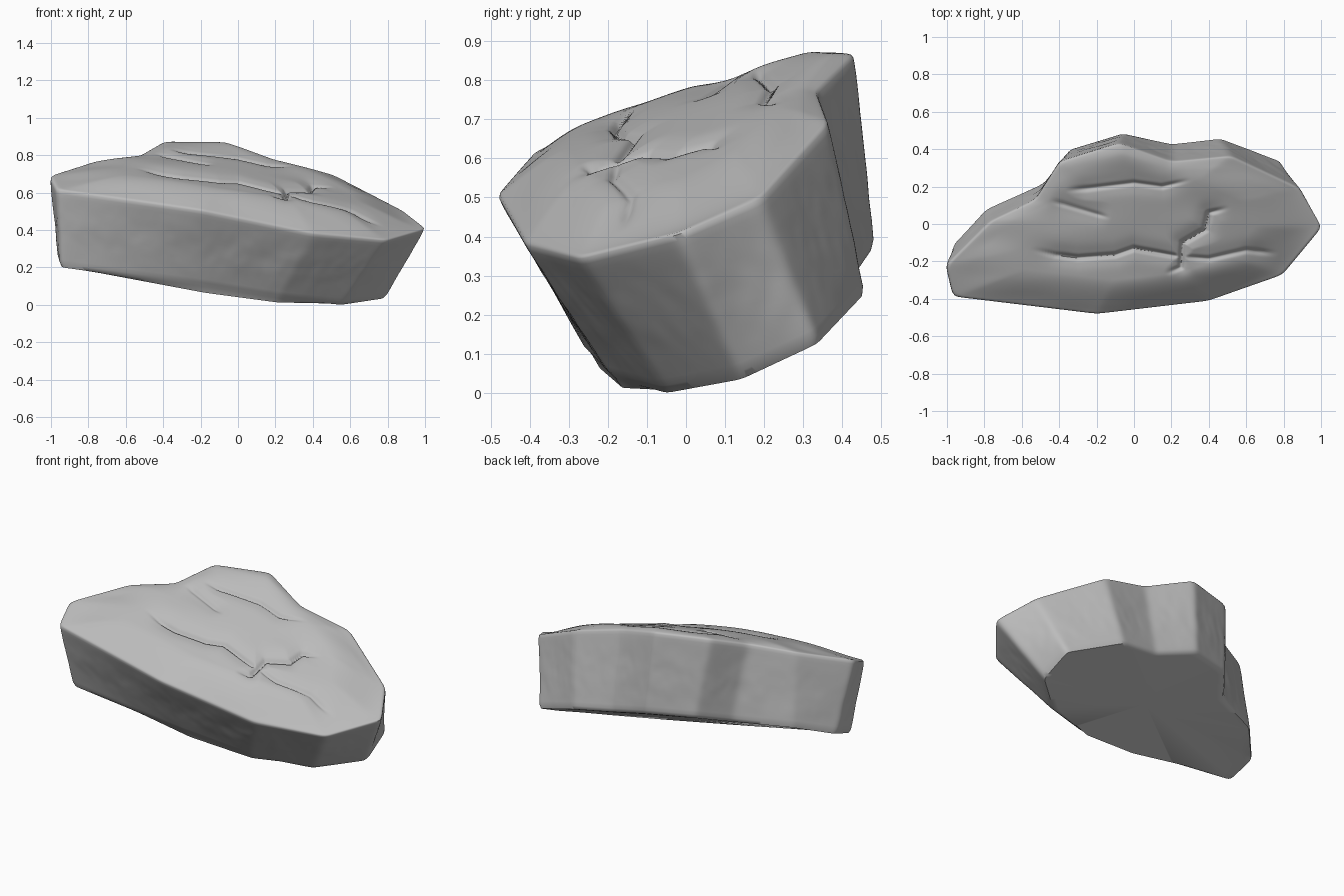
import bpy, bmesh, math
from mathutils import Vector, noise

old = bpy.data.objects.get("Cube")
if old:
    bpy.data.objects.remove(old, do_unlink=True)

# Matching corners of the upper rim and of the foot
RIM = [(-.97, -.39, .615), (-.2, -.485, .505), (.4, -.415, .38), (.8, -.275, .345),
       (1.01, -.02, .41), (.89, .19, .5), (.52, .365, .69), (.2, .335, .77),
       (-.08, .435, .865), (-.4, .335, .87), (-.53, .13, .795), (-.77, .015, .765),
       (-1.01, -.225, .69)]
FOOT = [(-.95, -.28, .2), (-.2, -.25, .1), (.22, -.185, .035), (.56, -.05, 0), (.79, .145, .035),
        (.78, .34, .125), (.46, .46, .25), (.2, .43, .29), (-.06, .485, .37), (-.34, .4, .385),
        (-.48, .22, .33), (-.79, .08, .325), (-.965, -.11, .26)]

# Cracks across the upper face: strength, then path
CRACKS = [
    (.8, [(-.56, -.13), (-.42, -.165), (-.3, -.18), (-.1, -.165), (0, -.13), (.22, -.17), (.27, -.17)]),
    (.6, [(.2, -.17), (.4, -.185), (.6, -.14), (.78, -.16)]),
    (.9, [(.16, -.27), (.25, -.23), (.26, -.1), (.38, -.03), (.4, .06), (.52, .09)]),
    (.6, [(-.38, .18), (-.25, .19), (0, .22), (.15, .2), (.32, .24)]),
    (.4, [(-.46, .13), (-.12, .03)]),
]
COLS, TOP_ROWS, WALL_ROWS = 360, 80, 20
CENTRE = Vector((.05, 0, 0))


def smooth(t):
    t = min(1, max(0, t))
    return t * t * (3 - 2 * t)


def resample(points, corners):
    """Walk a closed outline, spending columns in proportion to rim length."""
    n = len(points)
    lengths = [(corners[(i + 1) % n] - corners[i]).length for i in range(n)]
    step = sum(lengths) / COLS
    out = []
    for i in range(n):
        count = max(2, round(lengths[i] / step))
        out += [points[i].lerp(points[(i + 1) % n], k / count) for k in range(count)]
    return out


def soften(points, passes):
    for _ in range(passes):
        points = [(points[i - 1] + p * 2 + points[(i + 1) % len(points)]) / 4
                  for i, p in enumerate(points)]
    return points


def crack_depth(p):
    depth = 0
    for strength, path in CRACKS:
        for k, (a, b) in enumerate(zip(path, path[1:])):
            a, b = Vector(a), Vector(b)
            t = min(1, max(0, (p - a).dot(b - a) / (b - a).length_squared))
            d = (p - a.lerp(b, t)).length
            # each crack fades out towards its two ends
            along = (k + t) / (len(path) - 1)
            fade = strength * smooth(min(along, 1 - along) * 4)
            depth = max(depth, fade * (.024 * math.exp(-(d / .012) ** 2) + .018 * math.exp(-(d / .05) ** 2)))
    return depth


def top_point(edge, s):
    """Point on the upper face; s is 1 at the rim and 0 at the centre."""
    p = CENTRE.lerp(edge, s)
    dome = .715 - .175 * p.x + .36 * p.y - .11 * p.x ** 2
    rise = min(1, (1 - s) / .38)
    z = edge.z + (dome - edge.z) * rise * (2 - rise)
    inner = smooth((1 - s) / .15)
    z += inner * .008 * noise.noise(Vector((p.x * 2.5, p.y * 7, 1)))
    return Vector((p.x, p.y, z - crack_depth(p.xy) * inner))


def base_point(x, y):
    """Point on the flat underside."""
    return Vector((x, y, max(.002, .132 - .206 * x + .468 * y)))


corners = [Vector(p) for p in RIM]
rim = soften(resample(corners, corners), 4)
foot = soften(resample([Vector(p) for p in FOOT], corners), 4)

bm = bmesh.new()
rows = []
# Upper face rings, from near the centre out to the rim
for r in range(1, TOP_ROWS + 1):
    rows.append([bm.verts.new(top_point(e, r / TOP_ROWS)) for e in rim])
# Side walls, faintly uneven, tucked in at the foot
for r in range(1, WALL_ROWS + 1):
    t = r / WALL_ROWS
    ring = []
    for a, b in zip(rim, foot):
        p = a.lerp(b, t)
        out = Vector((p.x, p.y * 2, 0)).normalized()
        rough = .006 * noise.noise(p * 6) + .002 * noise.noise(p * 18)
        p += out * rough * math.sin(math.pi * t)
        if r == WALL_ROWS:
            p -= out * .008
        ring.append(bm.verts.new(p))
    rows.append(ring)
# Underside, levelling off just inside the foot
rows.append([bm.verts.new(base_point(p.x * .92 + .008, p.y * .92 + .008)) for p in foot])

for inner, outer in zip(rows, rows[1:]):
    for i in range(len(rim)):
        j = (i + 1) % len(rim)
        bm.faces.new((inner[i], outer[i], outer[j], inner[j]))


# Close the middle of the upper face and the underside
def cap(ring, co):
    hub = bm.verts.new(co)
    for i in range(len(ring)):
        bm.faces.new((hub, ring[i - 1], ring[i]))


cap(rows[0], top_point(CENTRE + Vector((0, 0, .7)), 0))
cap(rows[-1], base_point(0, .1))
bmesh.ops.recalc_face_normals(bm, faces=bm.faces)

# Wear down the upper rim
worn = [v for row in rows[TOP_ROWS - 3:TOP_ROWS + 1] for v in row]
for _ in range(3):
    bmesh.ops.smooth_vert(bm, verts=worn, factor=.5, use_axis_x=True, use_axis_y=True, use_axis_z=True)

mesh = bpy.data.meshes.new("rock_slab")
bm.to_mesh(mesh)
bm.free()
rock = bpy.data.objects.new("rock_slab", mesh)
bpy.context.collection.objects.link(rock)

# Plain grey stone
stone = bpy.data.materials.new("grey_stone")
stone.use_nodes = True
grey = (.5, .5, .5, 1)
stone.diffuse_color = grey
stone.node_tree.nodes["Principled BSDF"].inputs["Base Color"].default_value = grey
mesh.materials.append(stone)

bpy.ops.object.select_all(action="DESELECT")
rock.select_set(True)
bpy.context.view_layer.objects.active = rock
bpy.ops.object.shade_smooth_by_angle(angle=math.radians(60))
